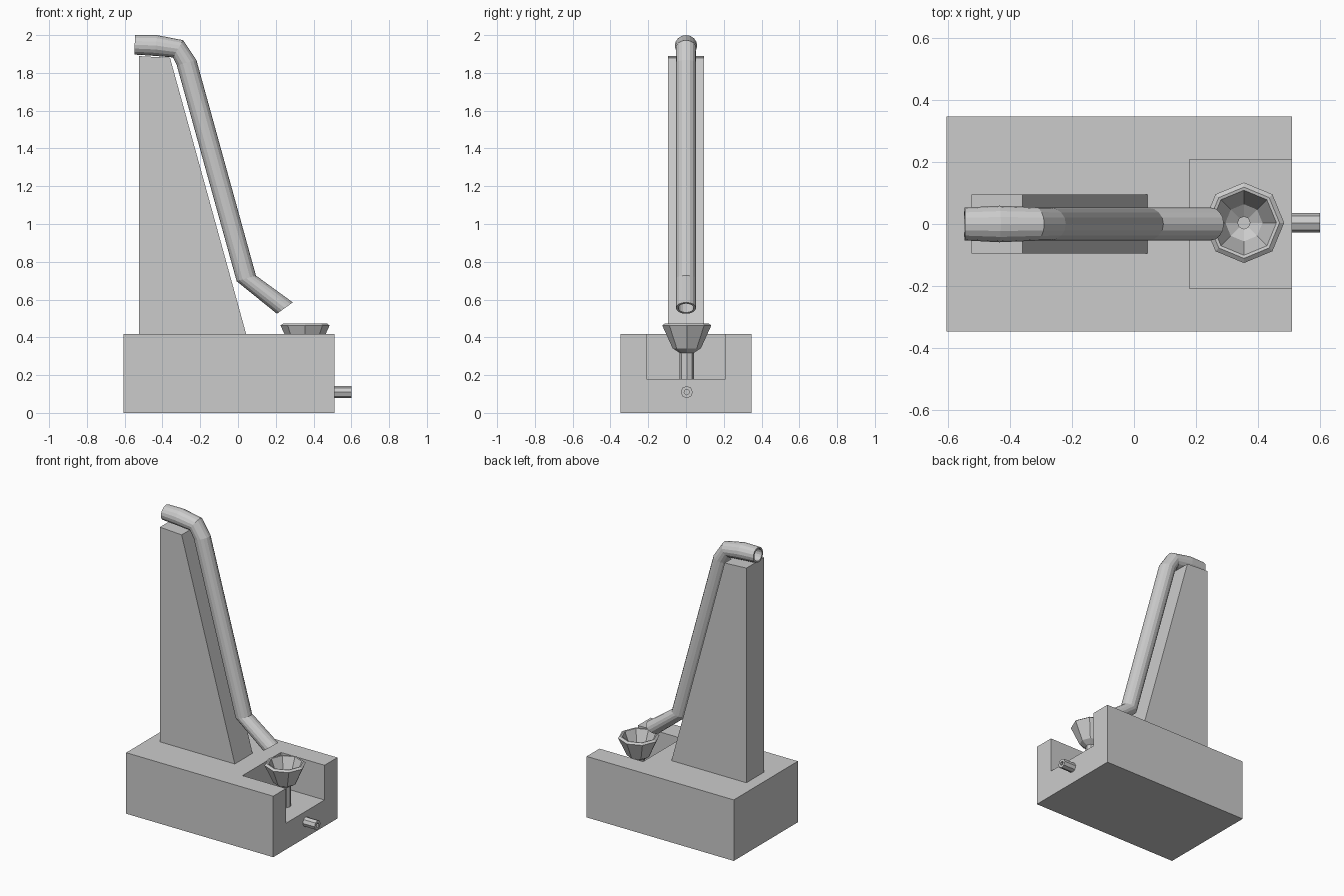
import bpy, bmesh
from math import cos, sin, tau
from mathutils import Vector

if "Cube" in bpy.data.objects:
    bpy.data.objects.remove(bpy.data.objects["Cube"])


def make_object(name, bm):
    bmesh.ops.recalc_face_normals(bm, faces=bm.faces)
    mesh = bpy.data.meshes.new(name)
    bm.to_mesh(mesh)
    bm.free()
    ob = bpy.data.objects.new(name, mesh)
    bpy.context.collection.objects.link(ob)
    return ob


def prism(name, profile, y0, y1):
    """Extrude an x-z profile along y."""
    bm = bmesh.new()
    face = bm.faces.new([bm.verts.new((x, y0, z)) for x, z in profile])
    ext = bmesh.ops.extrude_face_region(bm, geom=[face])
    verts = [v for v in ext["geom"] if isinstance(v, bmesh.types.BMVert)]
    bmesh.ops.translate(bm, verts=verts, vec=(0, y1 - y0, 0))
    return make_object(name, bm)


def box(name, x0, x1, y0, y1, z0, z1):
    return prism(name, [(x0, z0), (x1, z0), (x1, z1), (x0, z1)], y0, y1)


def loft(name, rings, closed=True):
    """Bridge equal rings of points; closed joins last ring to first."""
    bm = bmesh.new()
    loops = [[bm.verts.new(p) for p in r] for r in rings]
    n = len(loops[0])
    for i in range(len(loops) - (not closed)):
        a, b = loops[i], loops[(i + 1) % len(loops)]
        for j in range(n):
            k = (j + 1) % n
            bm.faces.new((a[j], a[k], b[k], b[j]))
    return make_object(name, bm)


def ring(c, u, v, n):
    """Ellipse of n points about c spanned by u and v."""
    c, u, v = Vector(c), Vector(u), Vector(v)
    return [c + u * cos(tau * i / n) + v * sin(tau * i / n) for i in range(n)]


# base block with an open bay cut into its right end
base = box("base", -0.605, 0.51, -0.347, 0.347, 0, 0.418)
cutter = box("bay_cutter", 0.18, 0.7, -0.208, 0.208, 0.18, 0.6)
cutter.hide_render = True
mod = base.modifiers.new("bay", "BOOLEAN")
mod.operation, mod.object, mod.solver = "DIFFERENCE", cutter, "EXACT"
bpy.context.view_layer.objects.active = base
bpy.ops.object.modifier_apply(modifier=mod.name)
bpy.data.objects.remove(cutter)

# tapered tower
prism("tower", [(-0.525, 0.418), (0.043, 0.418), (-0.36, 1.88), (-0.525, 1.889)],
      -0.096, 0.096)

# bent hollow chute: upper and lower edge points, half width in y
stations = [
    ((-0.545, 2.0), (-0.549, 1.897), 0.053),
    ((-0.43, 2.0), (-0.44, 1.89), 0.059),
    ((-0.29, 1.973), (-0.345, 1.882), 0.054),
    ((-0.22, 1.868), (-0.324, 1.84), 0.053),
    ((0.095, 0.727), (-0.007, 0.697), 0.053),
    ((0.29, 0.585), (0.206, 0.525), 0.053),
]


def chute_ring(s, k):
    (ux, uz), (lx, lz), w = s
    half = Vector(((ux - lx) / 2, 0, (uz - lz) / 2))
    return ring(((ux + lx) / 2, 0, (uz + lz) / 2), half * k, (0, w * k, 0), 16)


loft("chute", [chute_ring(s, 1) for s in stations]
     + [chute_ring(s, 0.78) for s in reversed(stations)])

# octagonal funnel with hollow stem: (radius, z) outside then inside
funnel = [(0.038, 0.18), (0.038, 0.318), (0.075, 0.342), (0.130, 0.463),
          (0.115, 0.474), (0.105, 0.472), (0.06, 0.36), (0.02, 0.333), (0.02, 0.18)]
loft("funnel", [ring((0.355, 0.004, z), (r, 0, 0), (0, r, 0), 8) for r, z in funnel])

# outlet pipe on the right end
outlet = [(0.032, 0.505), (0.032, 0.60), (0.014, 0.60), (0.014, 0.505)]
loft("outlet_pipe", [ring((x, 0.004, 0.11), (0, r, 0), (0, 0, r), 8) for r, x in outlet])
